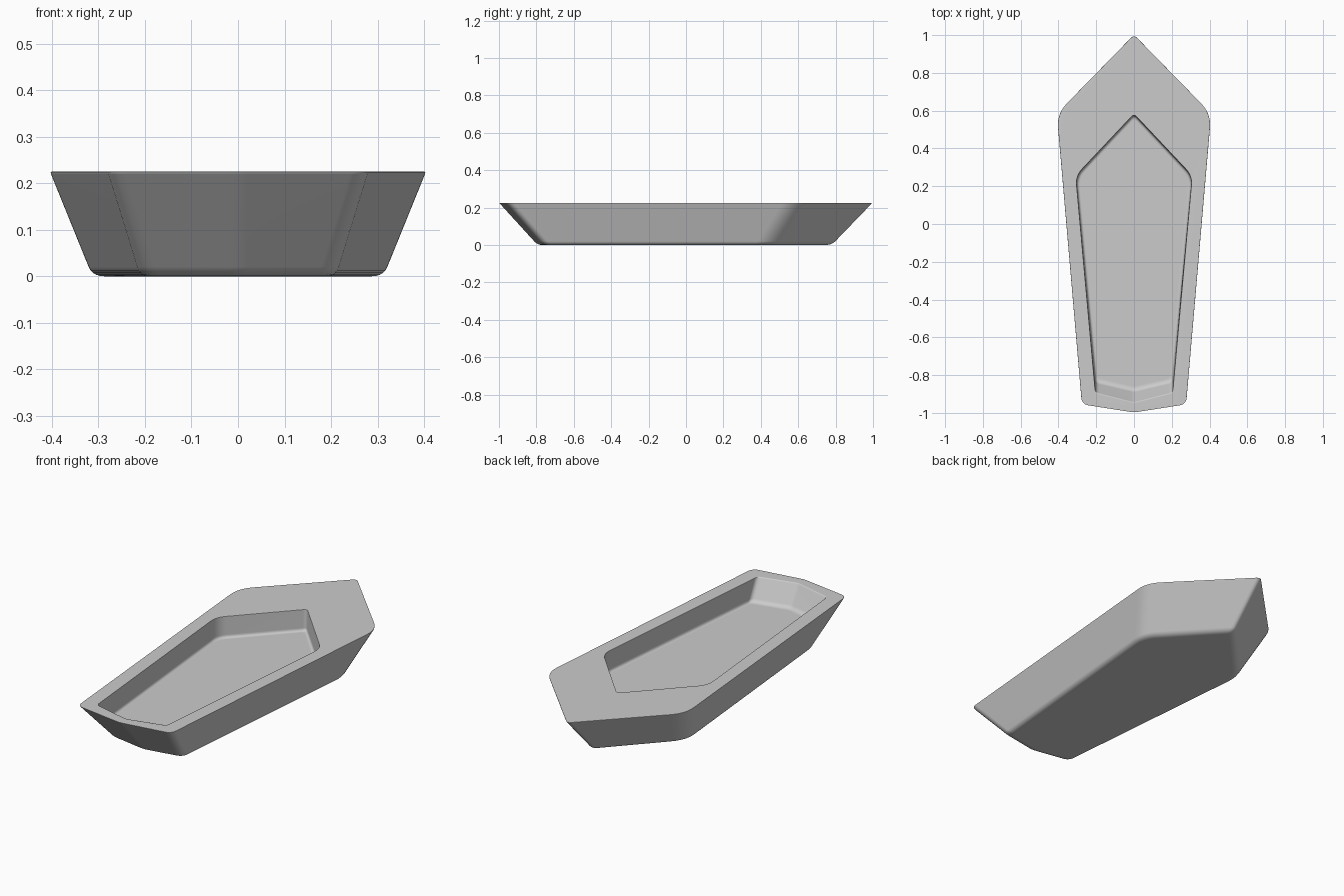
import bpy, bmesh
from mathutils import Vector

if "Cube" in bpy.data.objects:
    bpy.data.objects.remove(bpy.data.objects["Cube"])

SEG = 6   # segments per rounded plan corner
# corner rounding lengths: bow, shoulder, stern corner, stern centre
CUT_OUT = (0.025, 0.075, 0.035, 0.02)
CUT_IN = (0.02, 0.05, 0.02, 0.015)


def bez(a, b, c, t):
    return a * (1 - t) ** 2 + b * 2 * t * (1 - t) + c * t * t


def half(z, bow, shoulder, stern, mid):
    """Four plan corners of the right half: bow, shoulder, stern corner, stern centre."""
    return [Vector((x, y, z)) for x, y in ((0, bow), shoulder, stern, (0, mid))]


def mix(a, b, t):
    return [p.lerp(q, t) for p, q in zip(a, b)]


def curve(a, b, c, n):
    """Profiles rounding the edge a-b-c."""
    return [[bez(p, q, r, i / n) for p, q, r in zip(a, b, c)] for i in range(n + 1)]


def outline(h, cuts):
    """Mirror the half plan and round every corner."""
    flip = [Vector((-p.x, p.y, p.z)) for p in (h[2], h[1])]
    pts = h + flip
    cut = list(cuts) + [cuts[2], cuts[1]]
    ring = []
    for i, p in enumerate(pts):
        a = p + (pts[i - 1] - p).normalized() * cut[i]
        c = p + (pts[(i + 1) % 6] - p).normalized() * cut[i]
        ring += [bez(a, p, c, k / SEG) for k in range(SEG + 1)]
    return ring


# outer shell: flared wall with rounded bottom and crisp rim
flat = half(0.0, 0.752, (0.292, 0.435), (0.188, -0.735), -0.768)
base = half(0.0, 0.788, (0.319, 0.447), (0.207, -0.758), -0.795)
top = half(0.225, 1.005, (0.41, 0.586), (0.277, -0.957), -1.0)
rim = half(0.225, 0.998, (0.406, 0.584), (0.274, -0.953), -0.996)
outer = curve(flat, base, mix(base, top, 0.09), 5)
outer += curve(mix(base, top, 0.975), top, rim, 3)

# recess: upright sides, sloping stern wall, softly rounded floor
lip = half(0.225, 0.582, (0.308, 0.255), (0.204, -0.893), -0.945)
low = half(0.112, 0.578, (0.306, 0.253), (0.203, -0.835), -0.882)
floor = half(0.112, 0.555, (0.29, 0.245), (0.19, -0.815), -0.86)
lip_out = half(0.225, 0.587, (0.311, 0.257), (0.207, -0.897), -0.949)
inner = curve(lip_out, lip, mix(lip, low, 0.04), 2)
inner += curve(mix(lip, low, 0.85), low, floor, 4)

rings = [outline(h, CUT_OUT) for h in outer] + [outline(h, CUT_IN) for h in inner]

# loft all rings into one closed hull
bm = bmesh.new()
loops = [[bm.verts.new(p) for p in r] for r in rings]
n = len(loops[0])
for a, b in zip(loops, loops[1:]):
    for i in range(n):
        j = (i + 1) % n
        bm.faces.new((a[i], a[j], b[j], b[i]))
bm.faces.new(loops[0])
bm.faces.new(loops[-1])
bmesh.ops.recalc_face_normals(bm, faces=bm.faces)
mesh = bpy.data.meshes.new("hull_tray")
bm.to_mesh(mesh)
bm.free()
hull = bpy.data.objects.new("hull_tray", mesh)
bpy.context.collection.objects.link(hull)
bpy.context.view_layer.objects.active = hull
hull.select_set(True)
bpy.ops.object.shade_smooth_by_angle(angle=0.7)
weighted = hull.modifiers.new("weighted_normals", 'WEIGHTED_NORMAL')
weighted.keep_sharp = True
